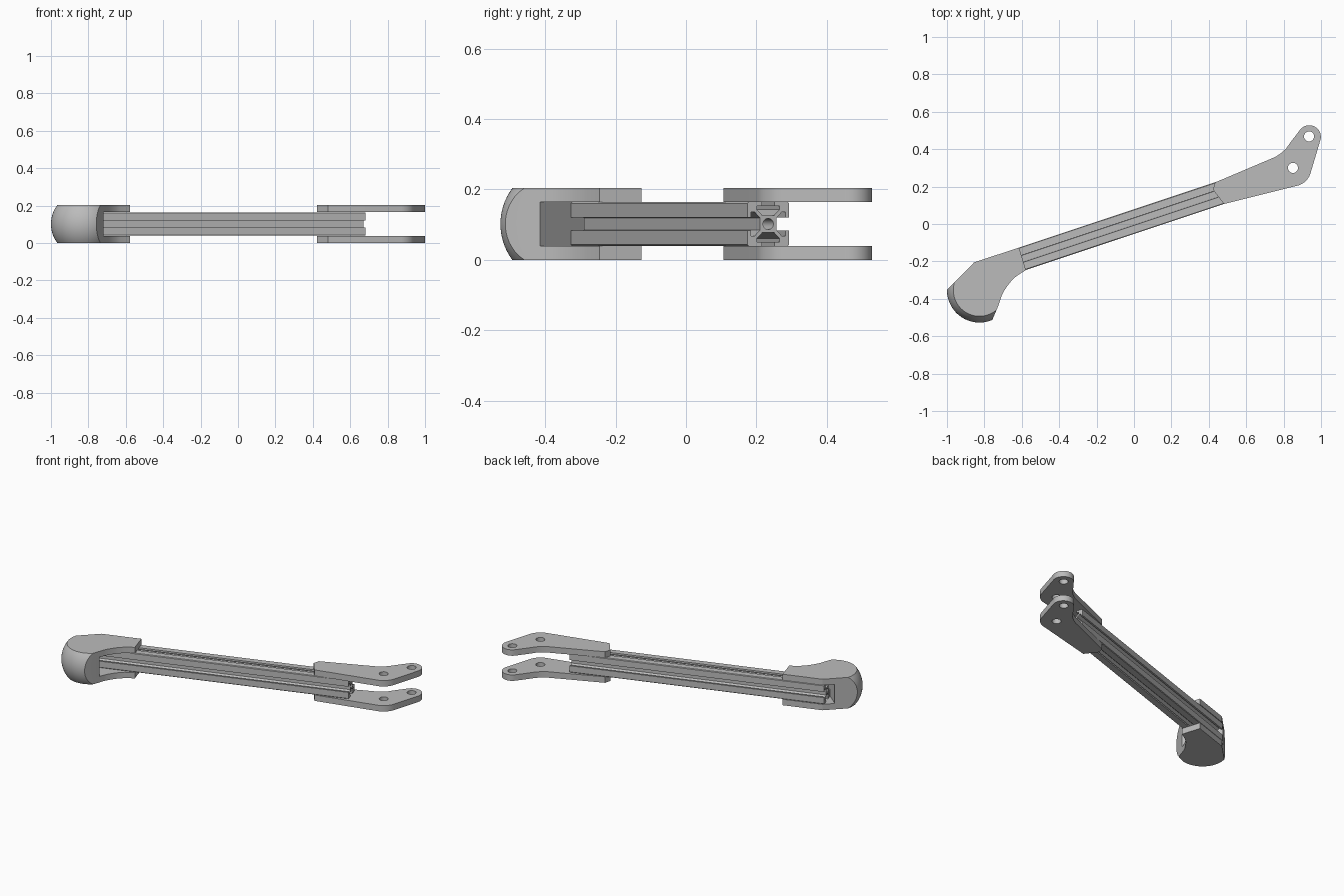
import bpy, bmesh, math
from mathutils import Vector, Matrix

cube = bpy.data.objects.get("Cube")
if cube:
    bpy.data.objects.remove(cube, do_unlink=True)

grey = bpy.data.materials.new("plain grey")
grey.use_nodes = True
grey.diffuse_color = (0.5, 0.5, 0.5, 1)
grey.node_tree.nodes["Principled BSDF"].inputs["Base Color"].default_value = (0.5, 0.5, 0.5, 1)

HEIGHT, PLATE = 0.204, 0.039
MID = HEIGHT / 2


def arc(cx, cy, r, a0, a1, n):
    """Points on an arc, angles in degrees."""
    angles = [math.radians(a0 + (a1 - a0) * i / n) for i in range(n + 1)]
    return [(cx + r * math.cos(a), cy + r * math.sin(a)) for a in angles]


def finish(bm, name, smooth=True):
    bmesh.ops.recalc_face_normals(bm, faces=bm.faces)
    mesh = bpy.data.meshes.new(name)
    bm.to_mesh(mesh)
    bm.free()
    mesh.materials.append(grey)
    obj = bpy.data.objects.new(name, mesh)
    bpy.context.collection.objects.link(obj)
    if smooth:
        smooth_by_angle(obj)
    return obj


def activate(obj):
    bpy.ops.object.select_all(action='DESELECT')
    obj.select_set(True)
    bpy.context.view_layer.objects.active = obj


def smooth_by_angle(obj):
    activate(obj)
    bpy.ops.object.shade_smooth_by_angle(angle=math.radians(25))


def prism(name, loops, z0, z1, matrix=None, smooth=True):
    """Extrude an outline (first loop) with holes (other loops)."""
    bm = bmesh.new()
    edges = []
    for loop in loops:
        vs = [bm.verts.new((x, y, z0)) for x, y in loop]
        edges += [bm.edges.new((vs[i - 1], vs[i])) for i in range(len(vs))]
    bmesh.ops.triangle_fill(bm, edges=edges, use_beauty=True)
    ext = bmesh.ops.extrude_face_region(bm, geom=bm.faces[:])
    top = [v for v in ext["geom"] if isinstance(v, bmesh.types.BMVert)]
    bmesh.ops.translate(bm, verts=top, vec=(0, 0, z1 - z0))
    if matrix:
        bmesh.ops.transform(bm, matrix=matrix, verts=bm.verts)
    return finish(bm, name, smooth)


# Slotted rail: one quarter of the section, turned four times, with a bore
quarter = [(10, -9.4), (10, -3), (8.2, -3), (8.2, -5.5), (6.6, -5.5), (3.9, -2.8),
           (3.9, 2.8), (6.6, 5.5), (8.2, 5.5), (8.2, 3), (10, 3), (10, 9.4)]
unit = 0.125 / 20
section = []
for k in range(4):
    turn = Matrix.Rotation(k * math.pi / 2, 2)
    section += [tuple(turn @ Vector(p) * unit) for p in quarter]
bore = arc(0, 0, 2.5 * unit, 0, 345, 23)
start, end = Vector((-0.84, -0.267, MID)), Vector((0.662, 0.2335, MID))
along = (end - start).normalized()
up = Vector((0, 0, 1))
side = up.cross(along)
frame = Matrix((side, up, along)).transposed().to_4x4()
frame.translation = start
prism("slotted_rail", [section, bore], 0, (end - start).length, frame)

# Pair of fork plates with two pin holes
fork = [(0.433, 0.222), (0.422, 0.184), (0.481, 0.107)]
fork += arc(0.85, 0.30, 0.098, -76, -15, 10)
fork += arc(0.937, 0.466, 0.062, -15, 145, 20)
fork += [(0.834, 0.433), (0.812, 0.402), (0.785, 0.378), (0.754, 0.358)]
holes = [arc(x, y, 0.027, 0, 345, 23) for x, y in ((0.85, 0.30), (0.936, 0.468))]
prism("lower_fork_plate", [fork] + holes, 0, PLATE)
prism("upper_fork_plate", [fork] + holes, HEIGHT - PLATE, HEIGHT)

# Foot: outlines stacked in height, the round nose bulging at mid height
NOSE = Vector((-0.826, -0.353))


def hit_angle(point, direction, r):
    """Angle at which a ray leaves the nose circle."""
    p, d = Vector(point) - NOSE, Vector(direction).normalized()
    b = p.dot(d)
    q = p + d * (-b + math.sqrt(b * b - p.length_squared + r * r))
    return math.degrees(math.atan2(q.y, q.x)) % 360


back_corner, nose_end = (-0.851, -0.204), (-0.727, -0.441)
neck = [nose_end, (-0.708, -0.385), (-0.694, -0.357), (-0.674, -0.327),
        (-0.653, -0.301), (-0.631, -0.281), (-0.578, -0.246), (-0.615, -0.126)]
bm = bmesh.new()
rings = []
LEVELS = 16
for i in range(LEVELS + 1):
    z = HEIGHT * i / LEVELS
    r = 0.174 - (0.17 - math.sqrt(0.17 ** 2 - (z - MID) ** 2))
    a0 = hit_angle(back_corner, (-1, -1), r)
    a1 = hit_angle(nose_end, (-0.39, -0.92), r)
    outline = [back_corner] + arc(NOSE.x, NOSE.y, r, a0, a1, 32) + neck
    rings.append([bm.verts.new((x, y, z)) for x, y in outline])
for low, high in zip(rings, rings[1:]):
    for j in range(len(low)):
        bm.faces.new((low[j - 1], low[j], high[j], high[j - 1]))
bm.faces.new(rings[0])
bm.faces.new(rings[-1])
foot = finish(bm, "foot", smooth=False)

# Pocket in the foot that takes the rail, closed by a slanted wall
pocket = [(-0.625, -0.493), (-1.005, -0.169), (-0.8, 0.1), (-0.4, 0.1), (-0.4, -0.493)]
cutter = prism("pocket_cutter", [pocket], PLATE, HEIGHT - PLATE, smooth=False)
cutter.hide_render = True
cut = foot.modifiers.new("pocket", 'BOOLEAN')
cut.operation = 'DIFFERENCE'
cut.solver = 'EXACT'
cut.object = cutter
activate(foot)
bpy.ops.object.modifier_apply(modifier=cut.name)
bpy.data.objects.remove(cutter, do_unlink=True)
smooth_by_angle(foot)
